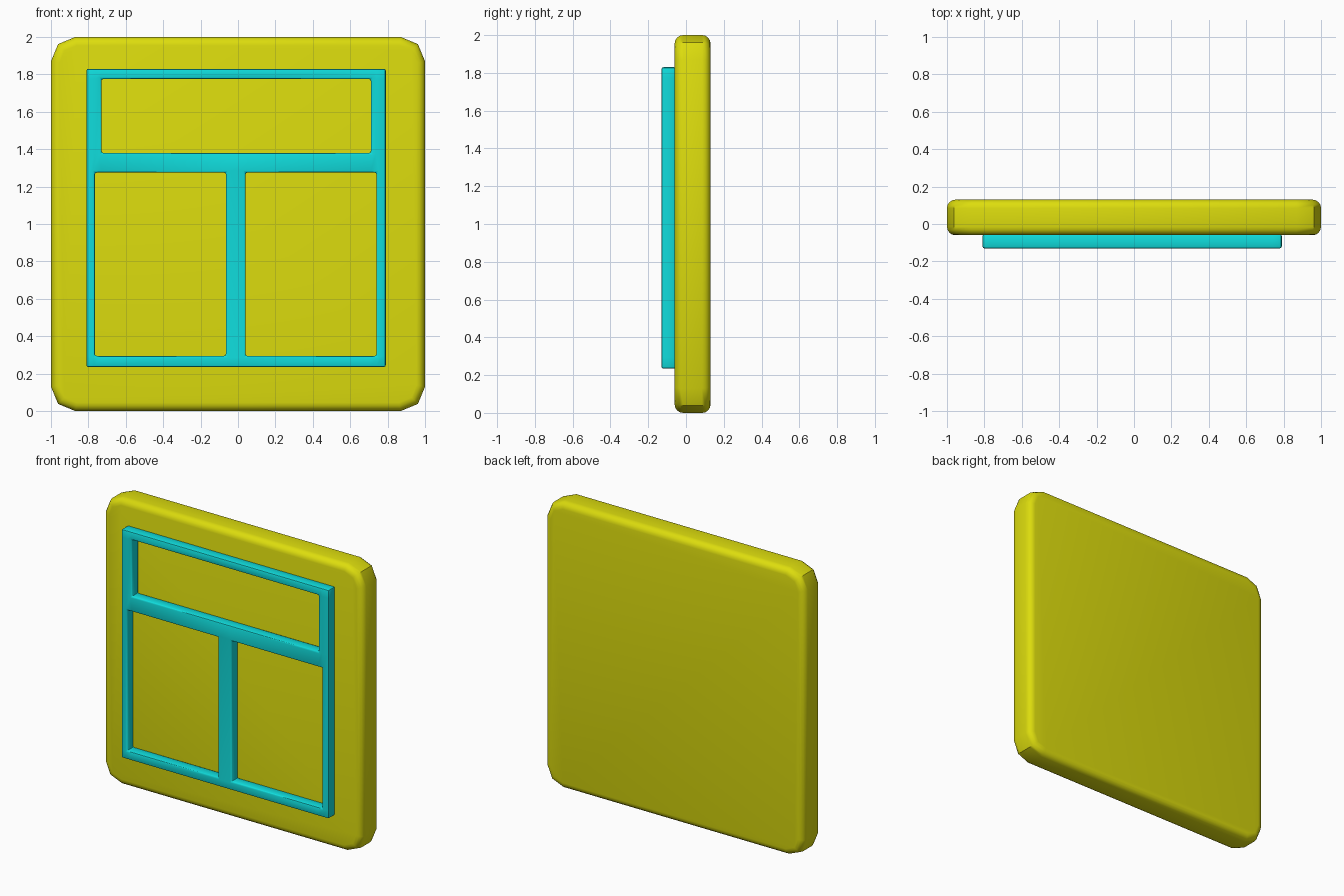
import bpy
import bmesh
import math

default = bpy.data.objects.get("Cube")
if default:
    bpy.data.objects.remove(default, do_unlink=True)


def make_material(name, rgb):
    mat = bpy.data.materials.new(name)
    mat.use_nodes = True
    mat.diffuse_color = (*rgb, 1)
    mat.node_tree.nodes["Principled BSDF"].inputs["Base Color"].default_value = (*rgb, 1)
    return mat


def finish(bm, name, mat, bevel, segments):
    """Turn the mesh into an object with softened, smooth-shaded edges."""
    bmesh.ops.recalc_face_normals(bm, faces=bm.faces)
    mesh = bpy.data.meshes.new(name)
    bm.to_mesh(mesh)
    bm.free()
    mesh.materials.append(mat)
    obj = bpy.data.objects.new(name, mesh)
    bpy.context.collection.objects.link(obj)
    mod = obj.modifiers.new("Soft edges", "BEVEL")
    mod.width = bevel
    mod.segments = segments
    mod.limit_method = "ANGLE"
    mod.angle_limit = math.radians(60)
    bpy.ops.object.select_all(action="DESELECT")
    obj.select_set(True)
    bpy.context.view_layer.objects.active = obj
    bpy.ops.object.modifier_apply(modifier=mod.name)
    bpy.ops.object.shade_smooth_by_angle(angle=math.radians(40))
    return obj


def extrude_y(bm, depth):
    """Thicken every face towards the back."""
    res = bmesh.ops.extrude_face_region(bm, geom=bm.faces[:], use_keep_orig=True)
    moved = [v for v in res["geom"] if isinstance(v, bmesh.types.BMVert)]
    bmesh.ops.translate(bm, verts=moved, vec=(0, depth, 0))


yellow = make_material("yellow", (0.72, 0.72, 0.004))
cyan = make_material("cyan", (0.005, 0.72, 0.72))

# Backing panel: a square with coarsely rounded corners and soft rims
RADIUS = 0.13
bm = bmesh.new()
outline = []
for corner, (sx, sz) in enumerate([(1, 1), (-1, 1), (-1, -1), (1, -1)]):
    for step in range(3):
        a = math.radians(90 * corner + 45 * step)
        x = sx * (1 - RADIUS) + RADIUS * math.cos(a)
        z = 1 + sz * (1 - RADIUS) + RADIUS * math.sin(a)
        outline.append(bm.verts.new((x, -0.06, z)))
bm.faces.new(outline)
extrude_y(bm, 0.19)
finish(bm, "backing_panel", yellow, 0.045, 4)

# Raised frame: grid cells outside the three openings, thickened
openings = [  # left, right, bottom, top
    (-0.73, 0.71, 1.38, 1.775),
    (-0.765, -0.065, 0.295, 1.275),
    (0.04, 0.74, 0.295, 1.275),
]
outer = (-0.81, 0.79, 0.235, 1.83)
xs = sorted({x for o in openings + [outer] for x in o[:2]})
zs = sorted({z for o in openings + [outer] for z in o[2:]})
bm = bmesh.new()
for x0, x1 in zip(xs, xs[1:]):
    for z0, z1 in zip(zs, zs[1:]):
        cx, cz = (x0 + x1) / 2, (z0 + z1) / 2
        if any(l < cx < r and b < cz < t for l, r, b, t in openings):
            continue
        bm.faces.new([bm.verts.new((x, -0.13, z))
                      for x, z in ((x0, z0), (x1, z0), (x1, z1), (x0, z1))])
bmesh.ops.remove_doubles(bm, verts=bm.verts, dist=0.0001)
extrude_y(bm, 0.075)
finish(bm, "window_frame", cyan, 0.01, 2)
